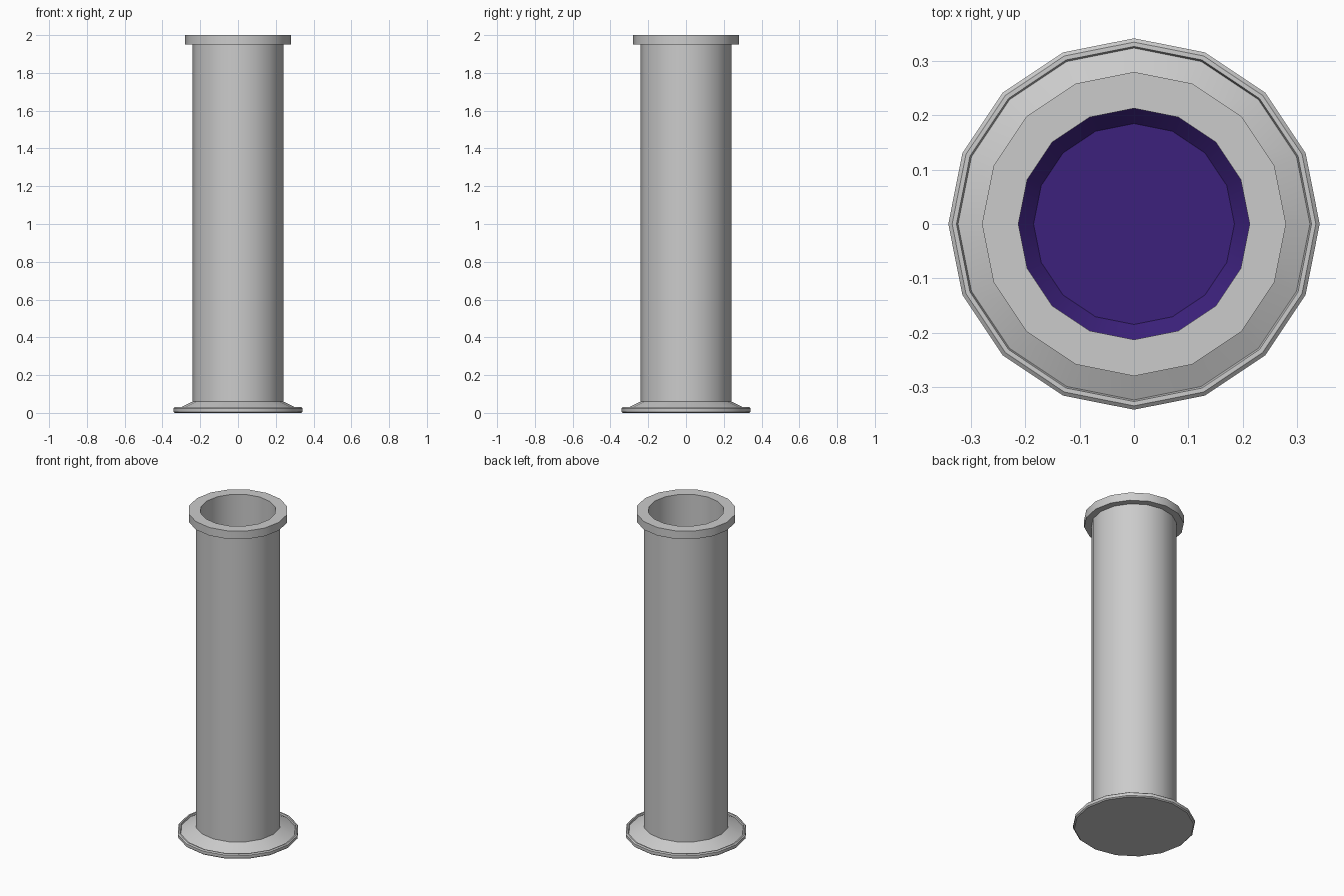
import bpy, bmesh
from math import cos, sin, pi, radians

if "Cube" in bpy.data.objects:
    bpy.data.objects.remove(bpy.data.objects["Cube"])

SIDES = 16


def lathe(name, profile, color=None, closed=False):
    """Spin (radius, z) points round z; a radius of 0 makes a capped end."""
    bm = bmesh.new()
    rings = []
    for r, z in profile:
        if r == 0:
            rings.append([bm.verts.new((0, 0, z))] * SIDES)
        else:
            rings.append([bm.verts.new((r * cos(2 * pi * i / SIDES),
                                        r * sin(2 * pi * i / SIDES), z))
                          for i in range(SIDES)])
    pairs = list(zip(rings, rings[1:]))
    if closed:
        pairs.append((rings[-1], rings[0]))
    for a, b in pairs:
        for i in range(SIDES):
            j = (i + 1) % SIDES
            bm.faces.new(list(dict.fromkeys((a[i], a[j], b[j], b[i]))))
    mesh = bpy.data.meshes.new(name)
    bm.to_mesh(mesh)
    bm.free()
    obj = bpy.data.objects.new(name, mesh)
    bpy.context.collection.objects.link(obj)
    if color:
        mat = bpy.data.materials.new(name)
        mat.diffuse_color = color
        mat.use_nodes = True
        mat.node_tree.nodes["Principled BSDF"].inputs["Base Color"].default_value = mat.diffuse_color
        mesh.materials.append(mat)
    bpy.ops.object.select_all(action='DESELECT')
    obj.select_set(True)
    bpy.context.view_layer.objects.active = obj
    bpy.ops.object.shade_smooth_by_angle(angle=radians(35))
    return obj


# Hollow tube with base lip, sloped foot and top flange
lathe("tube", [
    (0, 0), (0.335, 0), (0.342, 0.006), (0.342, 0.024),
    (0.335, 0.03), (0.327, 0.03), (0.324, 0.02),
    (0.24, 0.06), (0.24, 1.95), (0.28, 1.95), (0.28, 2.0),
    (0.213, 2.0), (0.213, 0.06),
])

# Purple dished floor inside the tube
lathe("inner_floor", [(0.213, 0.06), (0.185, 0.03), (0, 0.03)],
      color=(0.045, 0.015, 0.2, 1))
